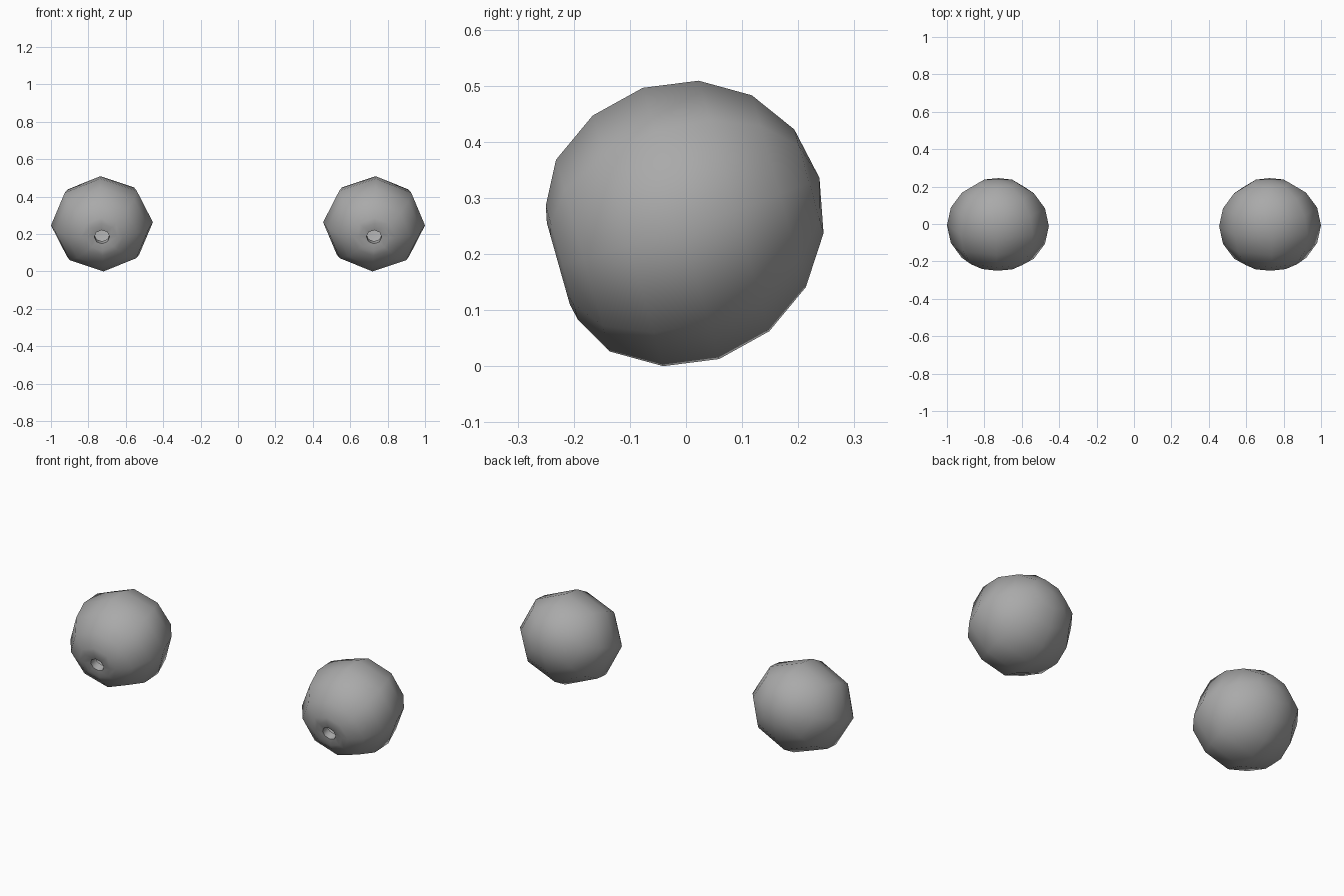
import bpy, bmesh, math
from mathutils import Matrix, Vector

if "Cube" in bpy.data.objects:
    bpy.data.objects.remove(bpy.data.objects["Cube"])

SIDES = 8

# Profile from back pole to pupil: (radius, position along gaze axis), unit sphere
profile = [(math.sin(math.radians(22.5 * k)), -math.cos(math.radians(22.5 * k)))
           for k in range(1, 7)]
# rim, cornea edge, nearly flat iris, short pupil tube
profile += [(0.42, 0.86), (0.30, 0.885), (0.15, 0.865), (0.15, 0.70)]

# Slight roll, downward gaze, then uneven stretch to the final size
aim = Matrix.Rotation(math.radians(17), 3, 'X') @ Matrix.Rotation(math.radians(-2), 3, 'Y')
stretch = Matrix(((0.2725, 0, 0), (0, 0.256, 0.007), (0, 0.007, 0.255)))
centre = Vector((-0.7275, -0.009, 0.2545))


def place(r, d, a):
    return centre + stretch @ (aim @ Vector((r * math.sin(a), -d, r * math.cos(a))))


# Left eyeball as a lathe around the gaze axis
bm = bmesh.new()
pole = bm.verts.new(place(0, -1, 0))
rings = [[bm.verts.new(place(r, d, 2 * math.pi * i / SIDES)) for i in range(SIDES)]
         for r, d in profile]
for i in range(SIDES):
    j = (i + 1) % SIDES
    bm.faces.new((pole, rings[0][i], rings[0][j]))
    for a, b in zip(rings, rings[1:]):
        bm.faces.new((a[i], b[i], b[j], a[j]))
bmesh.ops.recalc_face_normals(bm, faces=bm.faces)
for f in bm.faces:
    f.smooth = True
# Crisp edge where the pupil tube starts
for i in range(SIDES):
    bm.edges.get((rings[-2][i], rings[-2][(i + 1) % SIDES])).smooth = False
mesh = bpy.data.meshes.new("eyeballs")
bm.to_mesh(mesh)
bm.free()
eyes = bpy.data.objects.new("eyeballs", mesh)
bpy.context.collection.objects.link(eyes)

# Darker grey surface
grey = bpy.data.materials.new("eye_grey")
grey.diffuse_color = (0.4, 0.4, 0.4, 1)
grey.use_nodes = True
grey.node_tree.nodes["Principled BSDF"].inputs["Base Color"].default_value = grey.diffuse_color
mesh.materials.append(grey)

# Right eyeball by mirroring
mirror = eyes.modifiers.new("mirror", 'MIRROR')
mirror.use_mirror_merge = False
